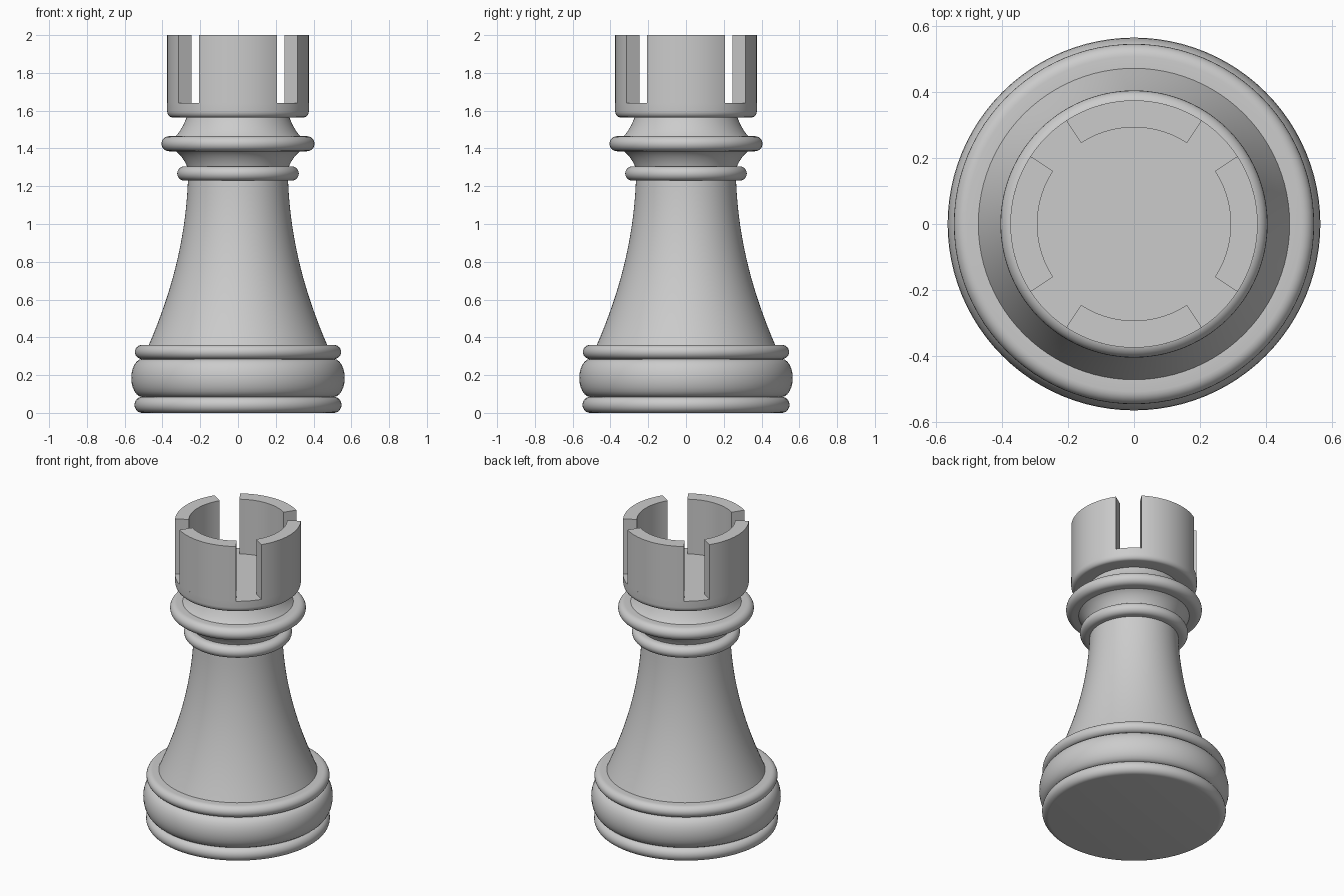
import bpy, bmesh
from math import sin, cos, pi, radians

if "Cube" in bpy.data.objects:
    bpy.data.objects.remove(bpy.data.objects["Cube"])


def bulge(r, z0, z1, depth, n=12):
    """Half-ellipse edge from (r, z0) out to r + depth and back to (r, z1)."""
    zc, h = (z0 + z1) / 2, (z1 - z0) / 2
    return [(r + depth * cos(a), zc + h * sin(a))
            for a in (-pi / 2 + pi * i / n for i in range(n + 1))]


def bezier(p0, p1, p2, p3, n=16):
    pts = []
    for i in range(n + 1):
        t = i / n
        w = ((1 - t) ** 3, 3 * t * (1 - t) ** 2, 3 * t * t * (1 - t), t ** 3)
        pts.append(tuple(sum(k * p[c] for k, p in zip(w, (p0, p1, p2, p3)))
                         for c in (0, 1)))
    return pts


def lathe(name, profile, start=0.0, sweep=2 * pi, steps=96):
    """Turn an (r, z) profile about z; a partial sweep gets flat end caps."""
    full = sweep > 2 * pi - 1e-4
    bm = bmesh.new()
    cols = []
    for i in range(steps if full else steps + 1):
        a = start + sweep * i / steps
        cols.append([bm.verts.new((r * cos(a), r * sin(a), z)) for r, z in profile])
    for i in range(steps):
        a, b = cols[i], cols[(i + 1) % len(cols)]
        for j in range(len(profile) - 1):
            bm.faces.new((a[j], b[j], b[j + 1], a[j + 1]))
    if not full:
        bm.faces.new(cols[0])
        bm.faces.new(cols[-1][::-1])
    bmesh.ops.remove_doubles(bm, verts=bm.verts, dist=1e-5)
    me = bpy.data.meshes.new(name)
    bm.to_mesh(me)
    bm.free()
    ob = bpy.data.objects.new(name, me)
    bpy.context.collection.objects.link(ob)
    return ob


# Base: foot ring, wide bulge, upper ring
lathe("foot_ring", [(0, 0)] + bulge(0.508, 0, 0.085, 0.04))
lathe("base_bulge", bulge(0.508, 0.085, 0.285, 0.057))
lathe("upper_base_ring", bulge(0.508, 0.285, 0.36, 0.038) + [(0.47, 0.36)])

# Tapering body
lathe("body", bezier((0.472, 0.36), (0.36, 0.62), (0.278, 0.90), (0.265, 1.23)))

# Collar rings with flared necks between them
lathe("lower_collar", [(0.265, 1.23)] + bulge(0.285, 1.23, 1.305, 0.037) + [(0.27, 1.305)])
lathe("lower_neck", bezier((0.27, 1.305), (0.28, 1.33), (0.30, 1.365), (0.33, 1.385), 8))
lathe("upper_collar", [(0.33, 1.385)] + bulge(0.365, 1.385, 1.465, 0.04) + [(0.33, 1.465)])
lathe("upper_neck", bezier((0.33, 1.465), (0.305, 1.49), (0.285, 1.53), (0.272, 1.565), 8))

# Turret floor with a rounded lower edge
rim = [(0.35 + 0.025 * sin(a), 1.598 - 0.033 * cos(a))
       for a in (pi / 2 * i / 6 for i in range(7))]
lathe("turret_floor", [(0.272, 1.565)] + rim + [(0.375, 1.64), (0, 1.64)])

# Four curved battlements
half = radians(33.2)
wall = [(0.375, 1.64), (0.375, 2.0), (0.293, 2.0), (0.293, 1.64)]
for k in range(4):
    lathe(f"battlement_{k + 1}", wall, k * pi / 2 - half, 2 * half, 20)

# Smooth shading with crisp edges
for ob in bpy.context.collection.objects:
    ob.select_set(True)
    bpy.context.view_layer.objects.active = ob
bpy.ops.object.shade_smooth_by_angle(angle=radians(30))
